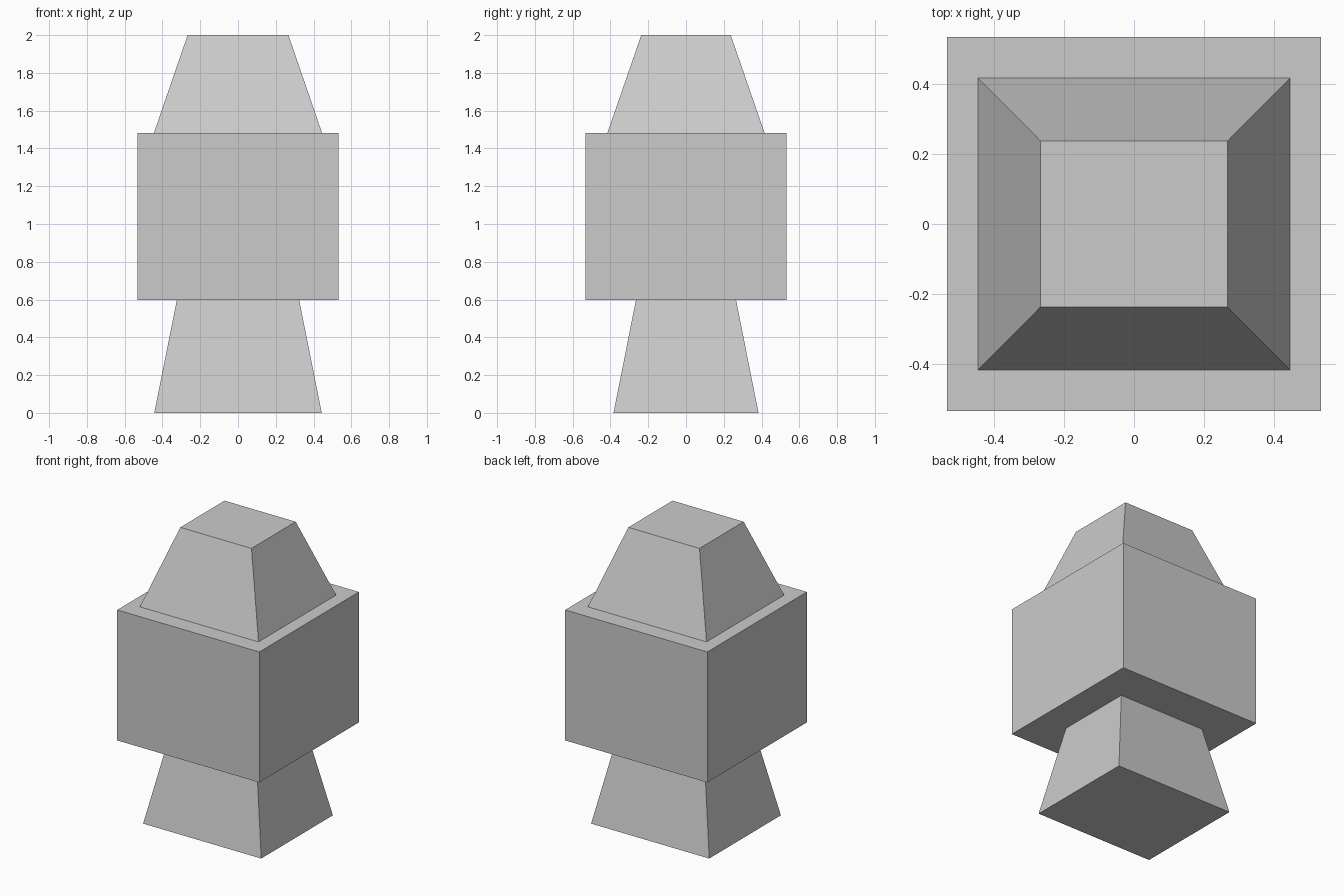
import bpy
import bmesh

if "Cube" in bpy.data.objects:
    bpy.data.objects.remove(bpy.data.objects["Cube"])


def tapered_block(name, z0, z1, bottom, top):
    """Closed block; bottom and top are (half width x, half depth y)."""
    bm = bmesh.new()
    bmesh.ops.create_cube(bm, size=2)
    for v in bm.verts:
        half, z = (top, z1) if v.co.z > 0 else (bottom, z0)
        v.co = (v.co.x * half[0], v.co.y * half[1], z)
    mesh = bpy.data.meshes.new(name)
    bm.to_mesh(mesh)
    bm.free()
    obj = bpy.data.objects.new(name, mesh)
    bpy.context.collection.objects.link(obj)
    return obj


# Flared foot, narrowing upward
tapered_block("base", 0, 0.597, (0.443, 0.384), (0.324, 0.265))
# Wide square middle
tapered_block("body", 0.597, 1.482, (0.533, 0.533), (0.533, 0.533))
# Tapered cap with flat top
tapered_block("cap", 1.482, 2, (0.445, 0.416), (0.267, 0.237))
